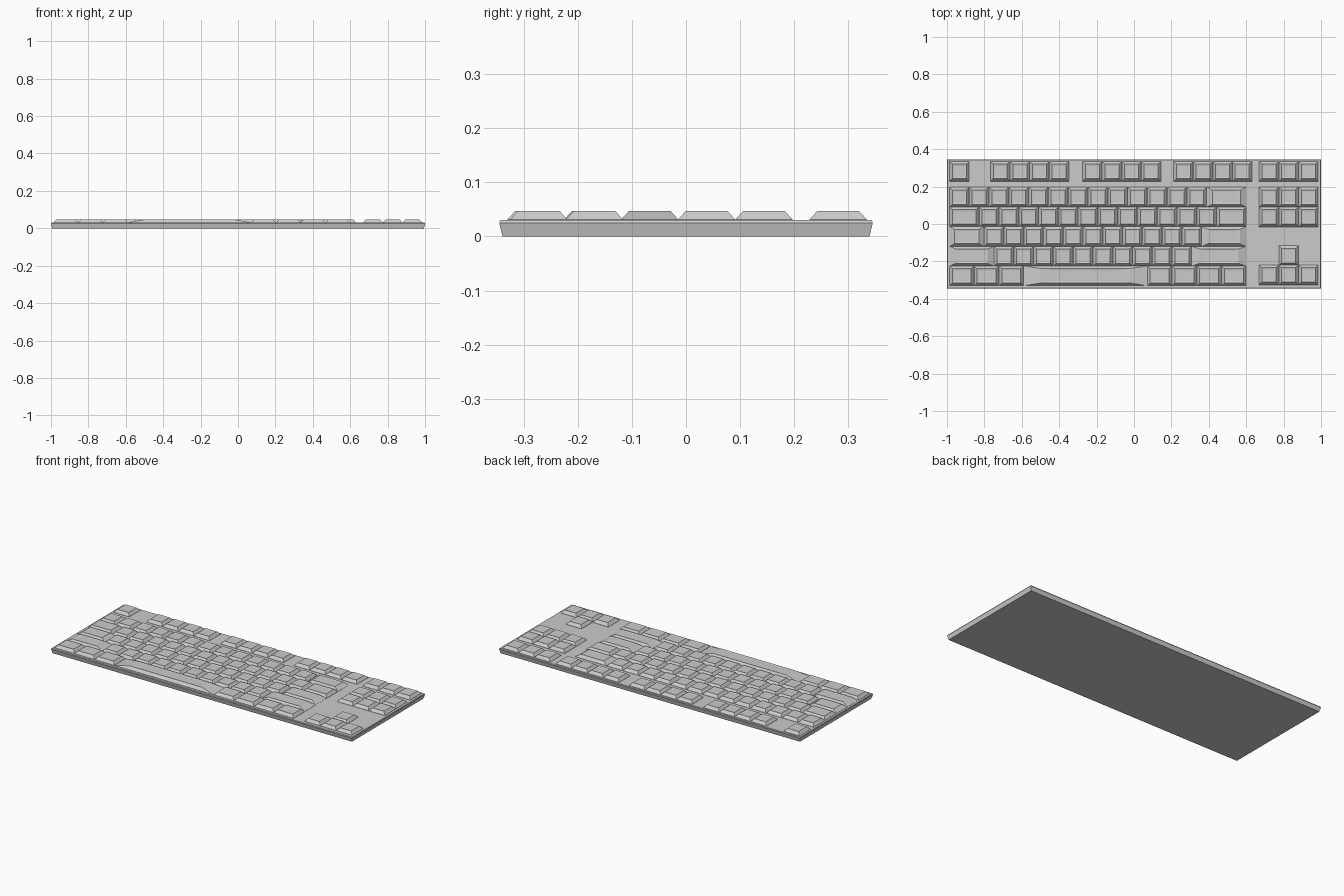
import bpy, bmesh

if "Cube" in bpy.data.objects:
    bpy.data.objects.remove(bpy.data.objects["Cube"])

U = 0.1058          # one key unit
X0 = -0.987         # left edge of main block
ROW_Y = [0.281, 0.144, 0.038, -0.067, -0.172, -0.277]
PLATE_Z, TOP_Z = 0.03, 0.047


def lofted(name, rings):
    """Solid from stacked rectangles (cx, cy, half_x, half_y, z)."""
    bm = bmesh.new()
    loops = [[bm.verts.new((cx + sx * hx, cy + sy * hy, z))
              for sx, sy in ((-1, -1), (1, -1), (1, 1), (-1, 1))]
             for cx, cy, hx, hy, z in rings]
    bm.faces.new(loops[0][::-1])
    for a, b in zip(loops, loops[1:]):
        for i in range(4):
            j = (i + 1) % 4
            bm.faces.new((a[i], a[j], b[j], b[i]))
    bm.faces.new(loops[-1])
    mesh = bpy.data.meshes.new(name)
    bm.to_mesh(mesh)
    bm.free()
    obj = bpy.data.objects.new(name, mesh)
    bpy.context.collection.objects.link(obj)
    return obj


def key(name, left, y, units=1.0):
    """Tapered keycap with a shallow dish; wide caps get stretched ends."""
    w = U * units
    cx = left + w / 2
    hx, hy = w / 2 - 0.001, 0.053
    end = 0.0145 * (units if units > 1.6 else 1)
    rim = 0.009 * (units if units > 1.6 else 1)
    lofted(name, [(cx, y, hx, hy, PLATE_Z - 0.002),
                  (cx, y, hx, hy, PLATE_Z + 0.001),
                  (cx, y, hx - end, hy - 0.0145, TOP_Z),
                  (cx, y, hx - end - rim, hy - 0.0235, TOP_Z - 0.002)])


# Case: tapered tray with short vertical rim
lofted("case", [(0, 0, 0.994, 0.339, 0), (0, 0, 1.0, 0.345, 0.025),
                (0, 0, 0.998, 0.343, PLATE_Z)])

# Function row: escape plus three groups of four
key("escape_key", X0, ROW_Y[0])
for g, start in enumerate((-0.768, -0.276, 0.211)):
    for i in range(4):
        key(f"function_key_{g * 4 + i + 1}", start + i * 0.1048, ROW_Y[0])

# Main block: key widths for each row
rows = [
    ("number", [1] * 13 + [2]),
    ("upper", [1.5] + [1] * 12 + [1.5]),
    ("home", [1.75] + [1] * 11 + [2.25]),
    ("lower", [2.25] + [1] * 10 + [2.75]),
    ("bottom", [1.25] * 3 + [6.25] + [1.25] * 4),
]
for (row, widths), y in zip(rows, ROW_Y[1:]):
    x = X0
    for i, w in enumerate(widths):
        key(f"{row}_row_key_{i + 1}", x, y, w)
        x += w * U

# Navigation cluster and arrow keys
NAV = 0.668
for r in range(3):
    for c in range(3):
        key(f"navigation_key_{r}_{c}", NAV + c * U, ROW_Y[r])
key("arrow_up", NAV + U, ROW_Y[4] + 0.003)
for c, n in enumerate(("left", "down", "right")):
    key(f"arrow_{n}", NAV + c * U, ROW_Y[5] + 0.005)
